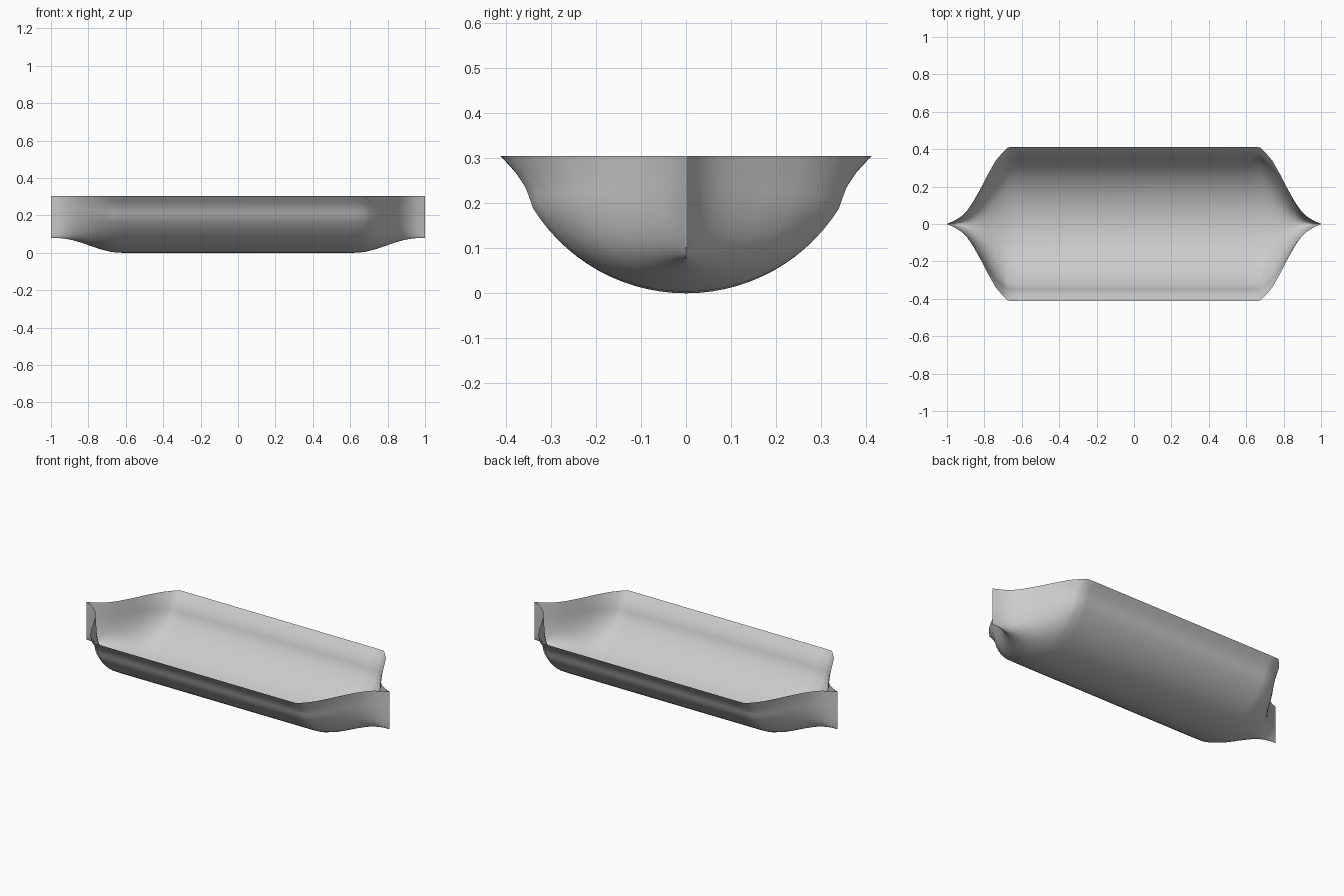
import bpy
import bmesh
from math import sin, cos, pi, radians

cube = bpy.data.objects.get("Cube")
if cube:
    bpy.data.objects.remove(cube, do_unlink=True)

RIM_Z, HALF_WIDTH, RADIUS = 0.305, 0.412, 0.4

# Plain grey sheet
grey = bpy.data.materials.new("plain grey")
grey.use_nodes = True
colour = (0.6, 0.6, 0.6, 1)
grey.diffuse_color = colour
grey.node_tree.nodes["Principled BSDF"].inputs["Base Color"].default_value = colour

# Half cross-section: round bottom, then a flared rim
ARC_STEPS = 14
half = []
for i in range(ARC_STEPS + 1):
    a = radians(58) * i / ARC_STEPS
    half.append((RADIUS * sin(a), RADIUS * (1 - cos(a))))
half += [(0.348, 0.213), (0.357, 0.236), (0.378, 0.268), (HALF_WIDTH, RIM_Z)]
section = [(-y, z) for y, z in reversed(half[1:])] + half

# Stations towards one end: x, half width at the rim, keel height
stations = [
    (0.62, 0.412, 0.0), (0.675, 0.41, 0.004), (0.70, 0.385, 0.01),
    (0.74, 0.338, 0.02), (0.78, 0.268, 0.034), (0.82, 0.19, 0.048),
    (0.86, 0.118, 0.061), (0.89, 0.075, 0.069), (0.925, 0.04, 0.075),
    (0.96, 0.018, 0.079), (1.0, 0.001, 0.08),
]
stations = [(-x, w, k) for x, w, k in reversed(stations)] + stations


def ring(bm, x, width, keel):
    """One cross-section, narrowing and straightening its sides at the ends."""
    blend = max(0, (abs(x) - 0.66) / 0.34)
    verts = []
    for y, z in section:
        s = y / HALF_WIDTH
        s = s * (1 - blend) + sin(s * pi / 2) * blend
        verts.append(bm.verts.new((x, width * s, keel + z * (RIM_Z - keel) / RIM_Z)))
    return verts


# Open trough with pinched ends
bm = bmesh.new()
rings = [ring(bm, *s) for s in stations]
for a, b in zip(rings, rings[1:]):
    for i in range(len(section) - 1):
        bm.faces.new((a[i], a[i + 1], b[i + 1], b[i]))
bm.normal_update()
if sum(f.normal.z for f in bm.faces) > 0:
    bmesh.ops.reverse_faces(bm, faces=bm.faces[:])
mesh = bpy.data.meshes.new("trough_shell")
bm.to_mesh(mesh)
bm.free()
mesh.materials.append(grey)
trough = bpy.data.objects.new("trough_shell", mesh)
bpy.context.collection.objects.link(trough)

bpy.ops.object.select_all(action="DESELECT")
trough.select_set(True)
bpy.context.view_layer.objects.active = trough
bpy.ops.object.shade_smooth_by_angle(angle=radians(40))
